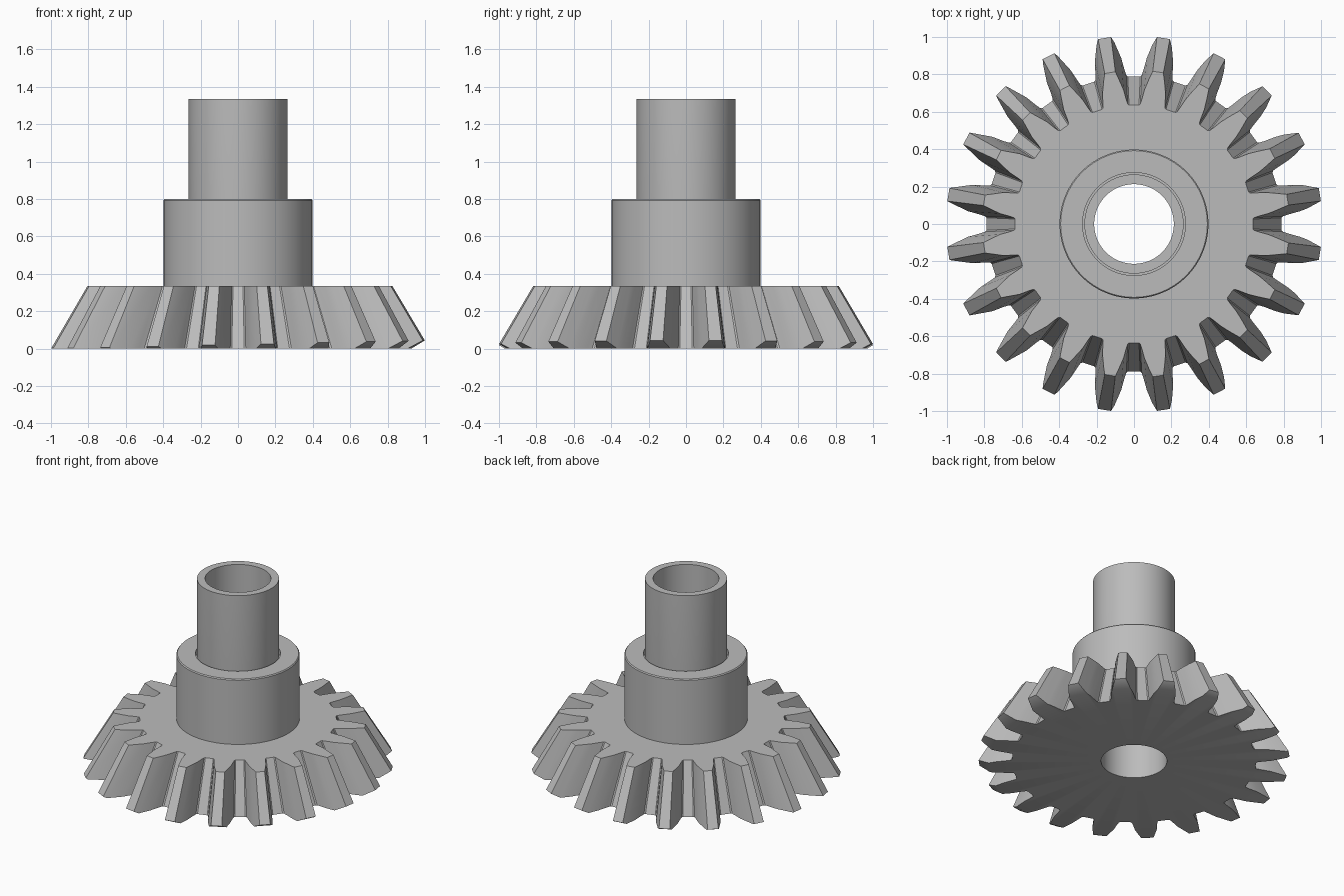
import bpy
import bmesh
from math import sin, cos, radians, pi, tau

if "Cube" in bpy.data.objects:
    bpy.data.objects.remove(bpy.data.objects["Cube"])

steel = bpy.data.materials.new("grey steel")
steel.use_nodes = True
GREY = (0.5, 0.5, 0.5, 1)
steel.diffuse_color = GREY
steel.node_tree.nodes["Principled BSDF"].inputs["Base Color"].default_value = GREY

TEETH = 20
BORE = 0.213
GEAR_TOP = 0.335
APEX = 1.72      # height where all tooth lines converge
BACK = 0.57      # slope of the back cone at the tooth ends


def finish(name, bm):
    bmesh.ops.recalc_face_normals(bm, faces=bm.faces)
    mesh = bpy.data.meshes.new(name)
    bm.to_mesh(mesh)
    bm.free()
    mesh.materials.append(steel)
    obj = bpy.data.objects.new(name, mesh)
    bpy.context.collection.objects.link(obj)
    bpy.context.view_layer.objects.active = obj
    obj.select_set(True)
    bpy.ops.object.shade_smooth_by_angle(angle=radians(30))
    obj.select_set(False)
    return obj


def lathe(name, profile, steps=96):
    """Turn a closed (radius, height) profile around z."""
    bm = bmesh.new()
    rings = [[bm.verts.new((r * cos(tau * i / steps), r * sin(tau * i / steps), z))
              for r, z in profile] for i in range(steps)]
    n = len(profile)
    for i in range(steps):
        a, b = rings[i], rings[(i + 1) % steps]
        for j in range(n):
            k = (j + 1) % n
            bm.faces.new((a[j], b[j], b[k], a[k]))
    return finish(name, bm)


# Bevel gear: each column is a line running towards the apex
flank = [(0.79, 6.6), (0.797, 6.0), (0.83, 5.4), (0.89, 4.6)]
bm = bmesh.new()


def point(angle, r, z):
    return bm.verts.new((r * cos(angle), r * sin(angle), z))


columns = []
facets = []
for t in range(TEETH):
    mid = tau * (t + 0.5) / TEETH
    tip = 1.02 + 0.013 * cos(mid)
    # The flat underside trims the back cone a little unevenly
    h = max(0.003, 0.022 + 0.022 * cos(mid))
    clip = tip - h * (1 / BACK + tip / APEX)
    f = (clip - 0.89) / (tip - 0.89)
    half = flank + [(clip, 4.6 - 2.6 * f), (tip, 2.0)]
    both = [(r, -a) for r, a in half] + [(r, a) for r, a in reversed(half)]
    tooth = []
    for r, a in both:
        ang = mid + radians(a)
        z = h if r == tip else 0
        s = 1 - GEAR_TOP / APEX
        tooth.append({
            "low": point(ang, r * (1 - z / APEX), z),
            "high": point(ang, r * s, GEAR_TOP),
            "in_low": None if r == tip else point(ang, BORE, 0),
            "in_high": point(ang, BORE, GEAR_TOP)})
    n = len(half)
    facets.append([c["low"] for c in tooth[n - 2:n + 2]])
    columns += tooth

for a, b in zip(columns, columns[1:] + columns[:1]):
    bm.faces.new((a["low"], b["low"], b["high"], a["high"]))
    bm.faces.new((a["high"], b["high"], b["in_high"], a["in_high"]))
flat = [c for c in columns if c["in_low"]]
for a, b in zip(flat, flat[1:] + flat[:1]):
    bm.faces.new((a["in_low"], b["in_low"], b["low"], a["low"]))
for quad in facets:
    bm.faces.new(quad)
finish("bevel_gear", bm)

# Hub collar with a small bevelled rim and a clearance around the shaft
lathe("hub_collar", [(0.25, GEAR_TOP - 0.02), (0.398, GEAR_TOP - 0.02), (0.398, 0.793),
                     (0.392, 0.8), (0.275, 0.8), (0.275, 0.76), (0.25, 0.76)])

# Hollow shaft, bored right through the gear
lathe("hollow_shaft", [(BORE, 0), (0.23, 0.002), (0.265, GEAR_TOP - 0.02),
                       (0.265, 1.335), (BORE, 1.335)])
